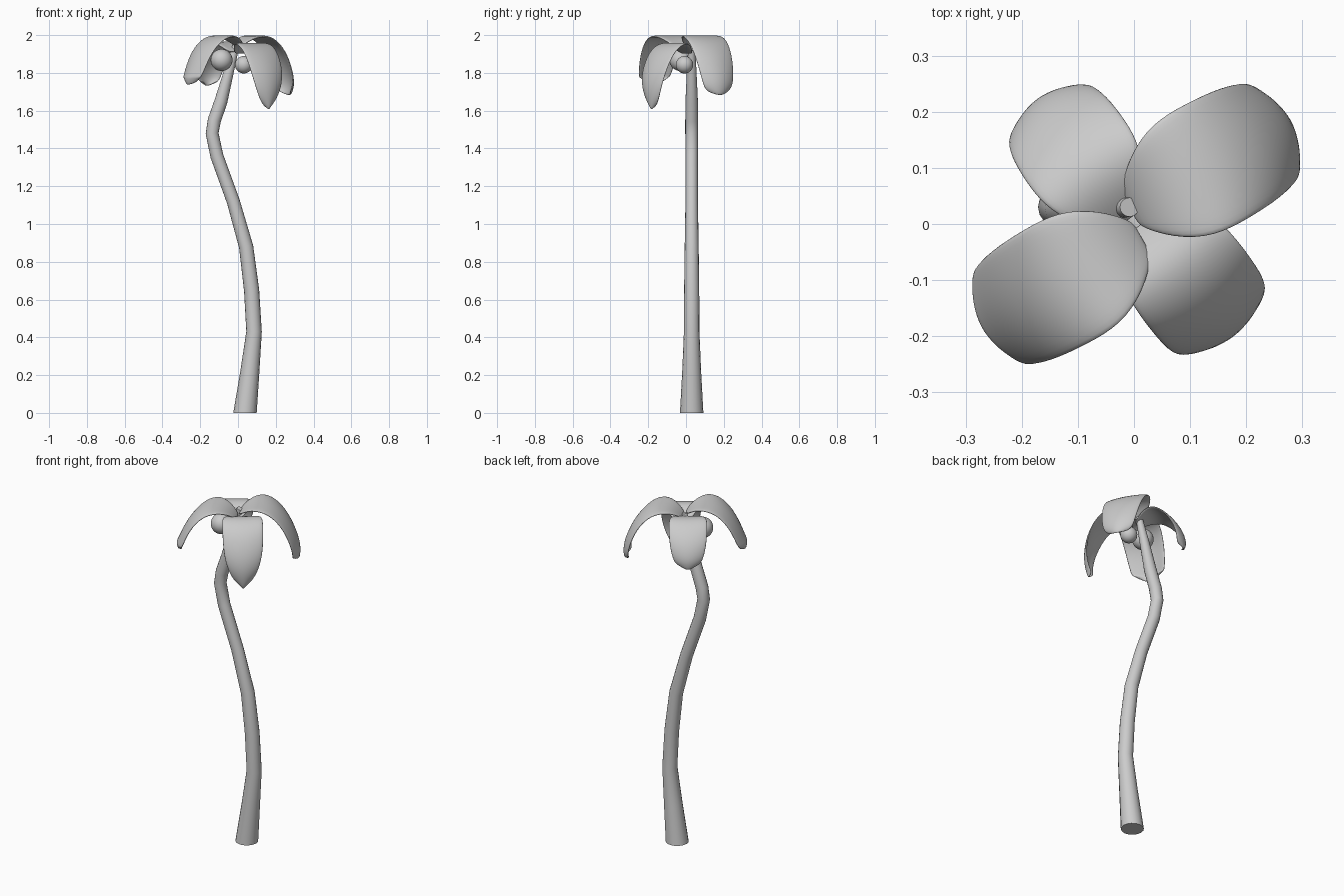
import bpy, bmesh, math
from mathutils import Vector

if "Cube" in bpy.data.objects:
    bpy.data.objects.remove(bpy.data.objects["Cube"])


def finish(bm, name):
    bmesh.ops.recalc_face_normals(bm, faces=bm.faces)
    for f in bm.faces:
        f.smooth = True
    me = bpy.data.meshes.new(name)
    bm.to_mesh(me)
    bm.free()
    ob = bpy.data.objects.new(name, me)
    bpy.context.collection.objects.link(ob)
    return ob


# Trunk: rings (x, z, radius) swept along an S-curve in the xz plane
def build_trunk():
    rings = [(.037, 0, .062), (.063, .22, .050), (.085, .43, .041),
             (.072, .65, .040), (.043, .88, .037), (-.025, 1.12, .033),
             (-.112, 1.36, .033), (-.137, 1.48, .034), (-.125, 1.55, .034),
             (-.090, 1.65, .033), (-.045, 1.82, .025), (-.008, 1.955, .017)]
    n = 16
    bm = bmesh.new()
    loops = []
    for i, (x, z, r) in enumerate(rings):
        a, b = rings[max(i - 1, 0)], rings[min(i + 1, len(rings) - 1)]
        slope = 0 if i == 0 else (b[0] - a[0]) / (b[1] - a[1])
        loop = []
        for k in range(n):
            t = 2 * math.pi * k / n
            dx = r * math.cos(t)
            loop.append(bm.verts.new((x + dx, .03 + r * math.sin(t), z - dx * slope)))
        loops.append(loop)
    for a, b in zip(loops, loops[1:]):
        for k in range(n):
            j = (k + 1) % n
            bm.faces.new((a[k], a[j], b[j], b[k]))
    caps = [bm.faces.new(loops[0]), bm.faces.new(loops[-1])]
    for cap in caps:
        for e in cap.edges:
            e.smooth = False
    finish(bm, "trunk")


# Frond: broad drooping leaf; stations are (distance out, height, half width)
def build_frond(name, root, angle, stations):
    d = Vector((math.cos(math.radians(angle)), math.sin(math.radians(angle)), 0))
    p = Vector((-d.y, d.x, 0))
    bm = bmesh.new()
    rows = []
    for u, z, w in stations:
        row = []
        for s in (-1, -.5, 0, .5, 1):
            co = Vector((root[0], root[1], z)) + d * (u - .10 * u * s * s) + p * (w * s)
            row.append(bm.verts.new(co))
        rows.append(row)
    # round the tip by lifting its outer corners
    for v, s in zip(rows[-1], (-1, -.5, 0, .5, 1)):
        v.co.z += .02 * s * s
    for a, b in zip(rows, rows[1:]):
        for k in range(4):
            bm.faces.new((a[k], a[k + 1], b[k + 1], b[k]))
    ob = finish(bm, name)
    sol = ob.modifiers.new("thickness", 'SOLIDIFY')
    sol.thickness = .012
    sol.offset = 0
    sub = ob.modifiers.new("smooth", 'SUBSURF')
    sub.levels = sub.render_levels = 2


def long_stations(tip):
    return [(-.01, 1.935, .035), (.04, 1.98, .085), (.11, 2.0, .118),
            (.19, 1.975, .119), (.265, 1.895, .114),
            (.312, 1.78, .100), (.318, tip + .04, .085), (.312, tip, .055)]


build_trunk()
build_frond("frond_right_back", (0, .03), 29, long_stations(1.68))
build_frond("frond_left_front", (.008, -.03), 209, long_stations(1.735))
build_frond("frond_right_front", (.025, 0), -53,
            [(-.01, 1.90, .05), (.05, 1.955, .10), (.11, 1.955, .112), (.18, 1.91, .112),
             (.235, 1.81, .108), (.252, 1.72, .085), (.243, 1.65, .05), (.230, 1.605, .012)])
build_frond("frond_left_back", (-.02, .01), 125,
            [(-.01, 1.91, .04), (.05, 1.955, .08), (.11, 1.965, .104), (.17, 1.935, .106),
             (.23, 1.87, .102), (.26, 1.795, .086), (.258, 1.755, .065), (.252, 1.73, .035)])

# Coconuts hanging under the crown
for name, pos, r in (("coconut_large", (-.087, -.03, 1.868), .058),
                     ("coconut_small", (.03, -.008, 1.843), .046)):
    bm = bmesh.new()
    bmesh.ops.create_uvsphere(bm, u_segments=24, v_segments=16, radius=r)
    bmesh.ops.translate(bm, verts=bm.verts, vec=pos)
    finish(bm, name)
